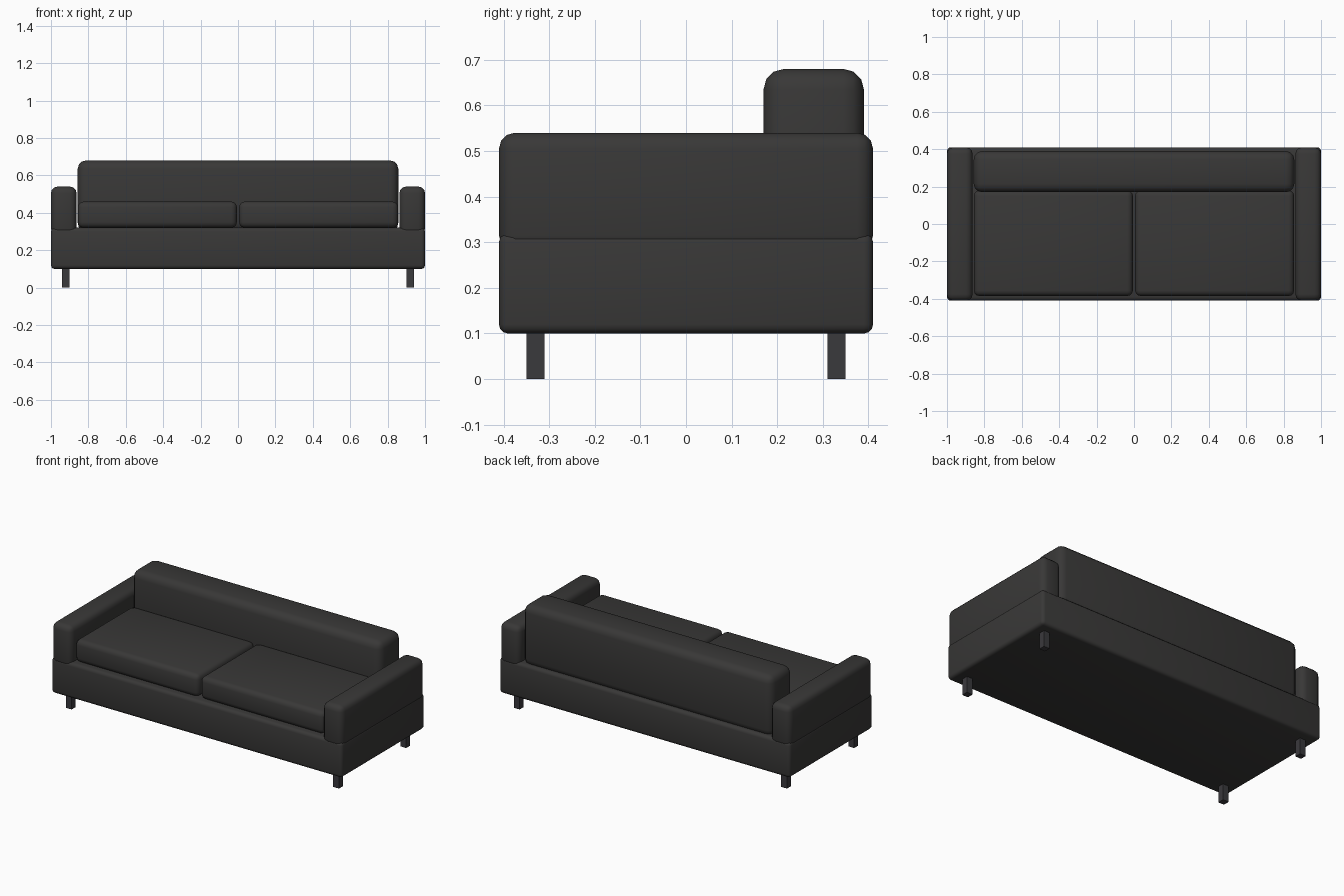
import bpy, math

if "Cube" in bpy.data.objects:
    bpy.data.objects.remove(bpy.data.objects["Cube"])


def material(name, color):
    m = bpy.data.materials.new(name)
    m.diffuse_color = color
    m.use_nodes = True
    m.node_tree.nodes["Principled BSDF"].inputs["Base Color"].default_value = m.diffuse_color
    return m


FABRIC = material("dark_fabric", (0.04, 0.039, 0.038, 1))
LEG = material("dark_leg", (0.042, 0.041, 0.046, 1))


def block(name, lo, hi, radius, mat, segments=3):
    """Box between two corners with rounded edges."""
    size = [b - a for a, b in zip(lo, hi)]
    bpy.ops.mesh.primitive_cube_add(
        size=1, location=[(a + b) / 2 for a, b in zip(lo, hi)])
    ob = bpy.context.object
    ob.name = name
    ob.scale = size
    bpy.ops.object.transform_apply(location=False, rotation=False, scale=True)
    ob.data.materials.append(mat)
    if radius:
        bev = ob.modifiers.new("rounding", 'BEVEL')
        bev.width = radius
        bev.segments = segments
        bpy.ops.object.modifier_apply(modifier=bev.name)
        bpy.ops.object.shade_smooth_by_angle(angle=math.radians(35))
    return ob


# Base frame and backrest
block("base", (-1, -0.41, 0.10), (1, 0.41, 0.32), 0.02, FABRIC)
block("backrest", (-0.857, 0.17, 0.30), (0.857, 0.39, 0.68), 0.045, FABRIC)

for s, side in ((-1, "left"), (1, "right")):
    # Armrest, sunk a little into the base
    xs = sorted((s * 0.863, s * 1.0))
    block(side + "_armrest", (xs[0], -0.41, 0.28), (xs[1], 0.41, 0.54), 0.035, FABRIC)

    # Seat cushion
    xs = sorted((s * 0.006, s * 0.856))
    block(side + "_seat_cushion", (xs[0], -0.385, 0.32), (xs[1], 0.18, 0.46), 0.03, FABRIC)

    # Square legs
    for y, end in ((-0.33, "front"), (0.33, "back")):
        x = s * 0.92
        block(f"{end}_{side}_leg", (x - 0.02, y - 0.02, 0),
              (x + 0.02, y + 0.02, 0.11), 0, LEG)
